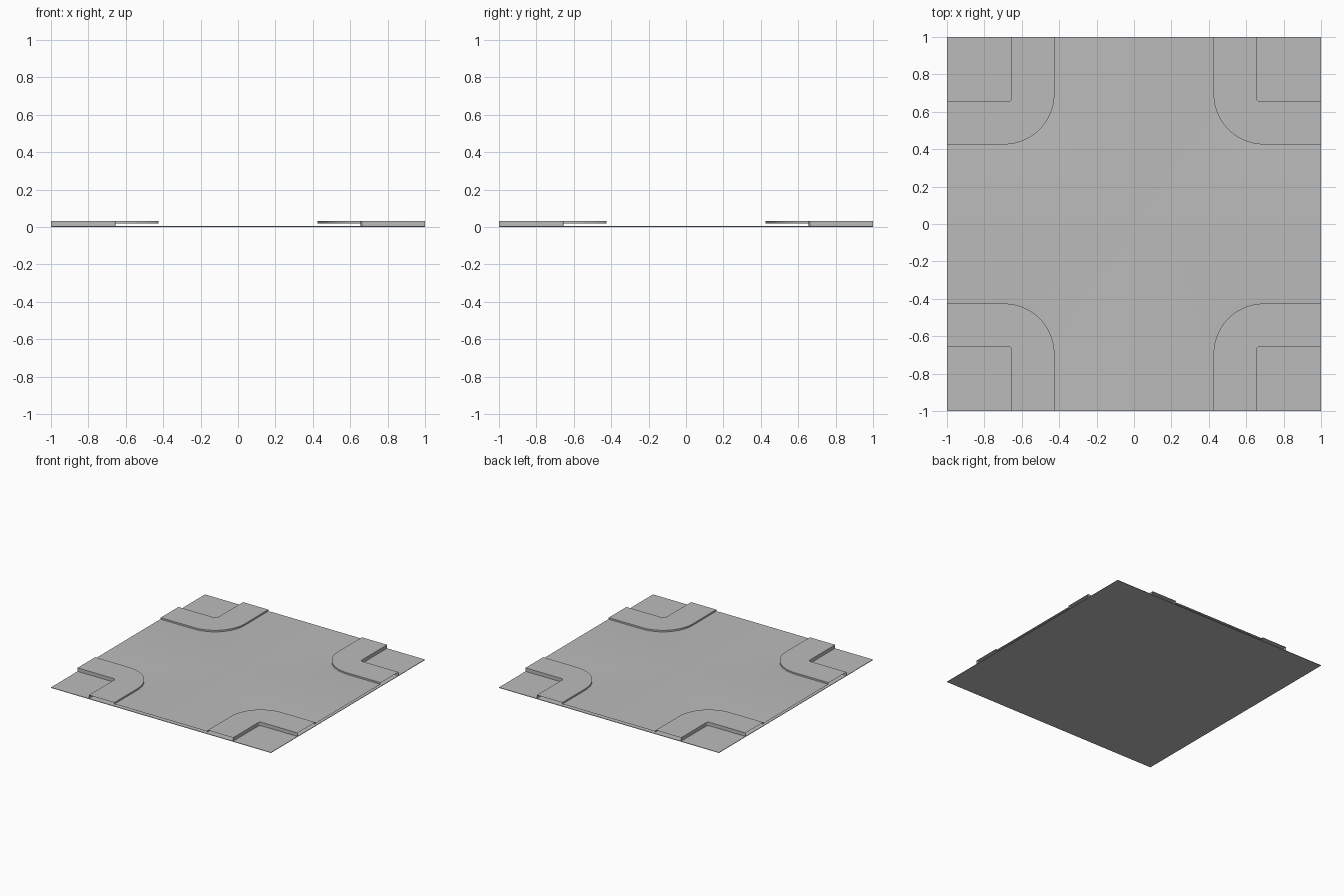
import bpy, bmesh, math

cube = bpy.data.objects.get("Cube")
if cube:
    bpy.data.objects.remove(cube, do_unlink=True)

BASE_TOP, ROAD, GUTTER, WALK = 0.004, 0.022, 0.020, 0.033

grey = bpy.data.materials.new("concrete_grey")
grey.use_nodes = True
colour = (0.5, 0.5, 0.5, 1)
grey.diffuse_color = colour
grey.node_tree.nodes["Principled BSDF"].inputs["Base Color"].default_value = colour


def ring(bm, d, r, z, steps=12):
    """Rounded corner path from the +x edge to the +y edge, at distance d from the axes."""
    pts = [(1, d)]
    for i in range(steps + 1):
        a = math.radians(270 - 90 * i / steps)
        pts.append((d + r + r * math.cos(a), d + r + r * math.sin(a)))
    pts.append((d, 1))
    return [bm.verts.new((x, y, z)) for x, y in pts]


def loft(bm, rings):
    for a, b in zip(rings, rings[1:]):
        for i in range(len(a) - 1):
            bm.faces.new((a[i], a[i + 1], b[i + 1], b[i]))


def finish(bm, name, mirror=False):
    mesh = bpy.data.meshes.new(name)
    bm.to_mesh(mesh)
    bm.free()
    mesh.materials.append(grey)
    obj = bpy.data.objects.new(name, mesh)
    bpy.context.collection.objects.link(obj)
    if mirror:
        mod = obj.modifiers.new("four_quarters", 'MIRROR')
        mod.use_axis = (True, True, False)
        mod.merge_threshold = 0.0001
        bpy.ops.object.select_all(action='DESELECT')
        obj.select_set(True)
        bpy.context.view_layer.objects.active = obj
        bpy.ops.object.shade_smooth_by_angle(angle=math.radians(30))
    return obj


# Thin ground slab
bm = bmesh.new()
bmesh.ops.create_cube(bm, size=1)
for v in bm.verts:
    v.co = (v.co.x * 2, v.co.y * 2, (v.co.z + 0.5) * BASE_TOP)
finish(bm, "ground_slab")

# Raised pavements, with an inner wall and a rounded kerb, open at the tile edge
bm = bmesh.new()
loft(bm, [ring(bm, 0.655, 0.02, BASE_TOP), ring(bm, 0.655, 0.02, WALK),
          ring(bm, 0.425, 0.27, WALK), ring(bm, 0.425, 0.27, GUTTER)])
finish(bm, "pavements", mirror=True)

# Road sheet, falling slightly to a gutter along the kerbs
bm = bmesh.new()
edge = ring(bm, 0.39, 0.305, ROAD)
loft(bm, [ring(bm, 0.425, 0.27, GUTTER), edge])
bm.faces.new(edge + [bm.verts.new((x, y, ROAD)) for x, y in ((0, 1), (0, 0), (1, 0))])
finish(bm, "road_crossing", mirror=True)
